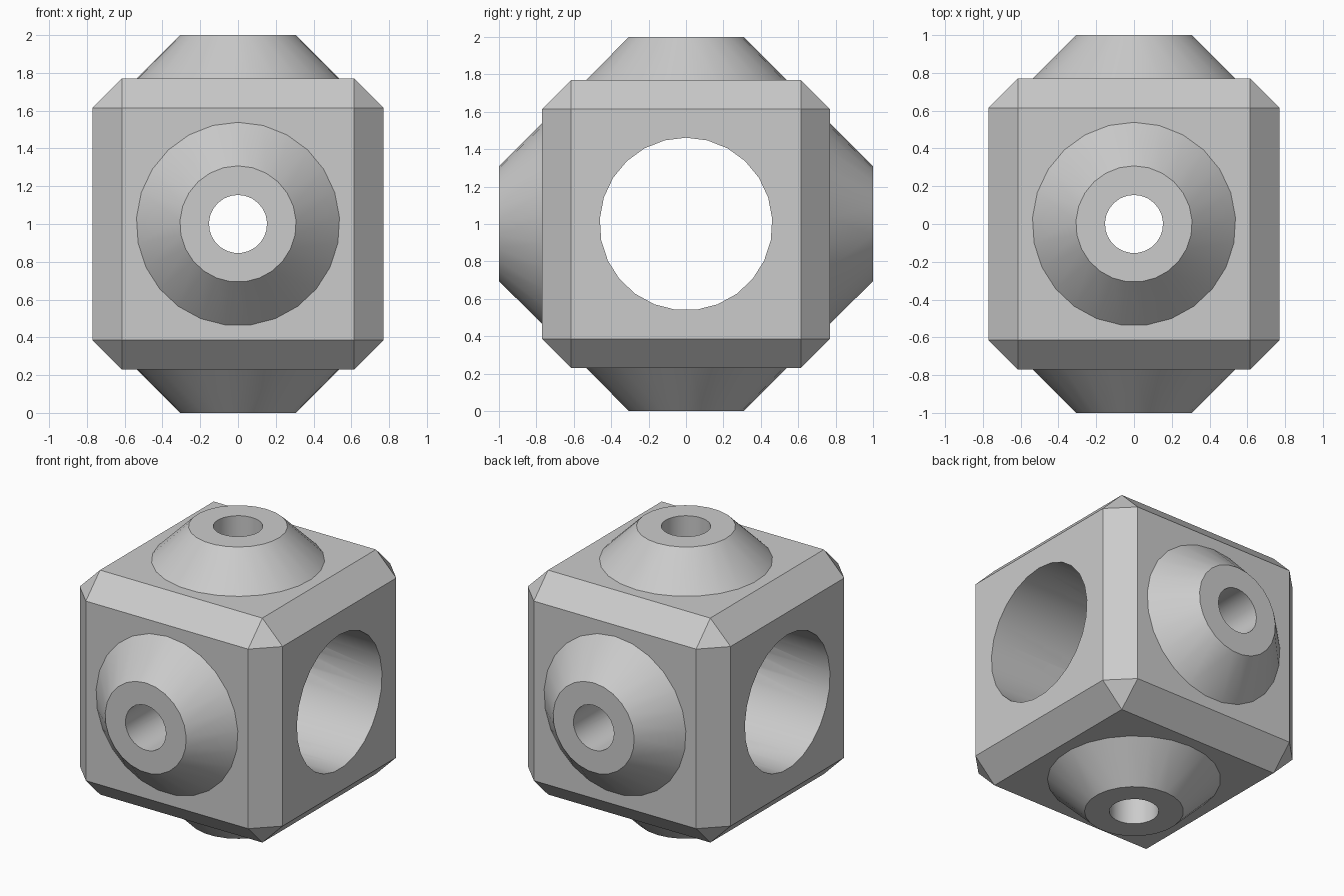
import bpy
import bmesh
from mathutils import Matrix, Vector

default = bpy.data.objects.get("Cube")
if default:
    bpy.data.objects.remove(default, do_unlink=True)

U = 1 / 6.5          # design unit: the block is 10 units wide, 13 over the bosses
SIDES = 25
CENTRE = Vector((0, 0, 1))
X, Y, Z = Vector((1, 0, 0)), Vector((0, 1, 0)), Vector((0, 0, 1))

grey = bpy.data.materials.new("light grey")
grey.use_nodes = True
colour = (0.6, 0.6, 0.6, 1)
grey.diffuse_color = colour
grey.node_tree.nodes["Principled BSDF"].inputs["Base Color"].default_value = colour


def add_object(name, bm):
    bmesh.ops.recalc_face_normals(bm, faces=bm.faces)
    mesh = bpy.data.meshes.new(name)
    bm.to_mesh(mesh)
    bm.free()
    mesh.materials.append(grey)
    obj = bpy.data.objects.new(name, mesh)
    bpy.context.collection.objects.link(obj)
    return obj


def round_solid(name, axis, up, middle, depth, r1, r2):
    """Cylinder or frustum along axis, with one corner pointing up."""
    side = up.cross(axis)
    turn = Matrix((side, up, axis)).transposed().to_4x4()
    bm = bmesh.new()
    bmesh.ops.create_cone(bm, cap_ends=True, segments=SIDES, radius1=r1 * U,
                          radius2=r2 * U, depth=depth * U,
                          matrix=Matrix.Translation(CENTRE + axis * middle * U) @ turn)
    return add_object(name, bm)


def combine(target, tool, operation):
    mod = target.modifiers.new(operation.lower(), 'BOOLEAN')
    mod.operation = operation
    mod.solver = 'EXACT'
    mod.object = tool
    bpy.context.view_layer.objects.active = target
    bpy.ops.object.modifier_apply(modifier=mod.name)
    bpy.data.objects.remove(tool, do_unlink=True)


# Chamfered block
bm = bmesh.new()
bmesh.ops.create_cube(bm, size=10 * U, matrix=Matrix.Translation(CENTRE))
bmesh.ops.bevel(bm, geom=bm.edges[:], offset=U, segments=1,
                affect='EDGES', profile=0.5)
block = add_object("bored_block", bm)

# Conical bosses on front, back, top and bottom
for axis, up in ((Y, Z), (Z, Y)):
    for sign in (-1, 1):
        boss = round_solid("boss", axis * sign, up, 5.5, 2, 4, 2)
        combine(block, boss, 'UNION')

# Wide bore from side to side, then narrow holes through the bosses
combine(block, round_solid("bore", X, Z, 0, 14, 3, 3), 'DIFFERENCE')
for axis, up in ((Y, Z), (Z, Y)):
    combine(block, round_solid("hole", axis, up, 0, 14, 1, 1), 'DIFFERENCE')

# Smooth round walls, crisp chamfers
bpy.ops.object.select_all(action='DESELECT')
block.select_set(True)
bpy.context.view_layer.objects.active = block
bpy.ops.object.shade_smooth_by_angle()
